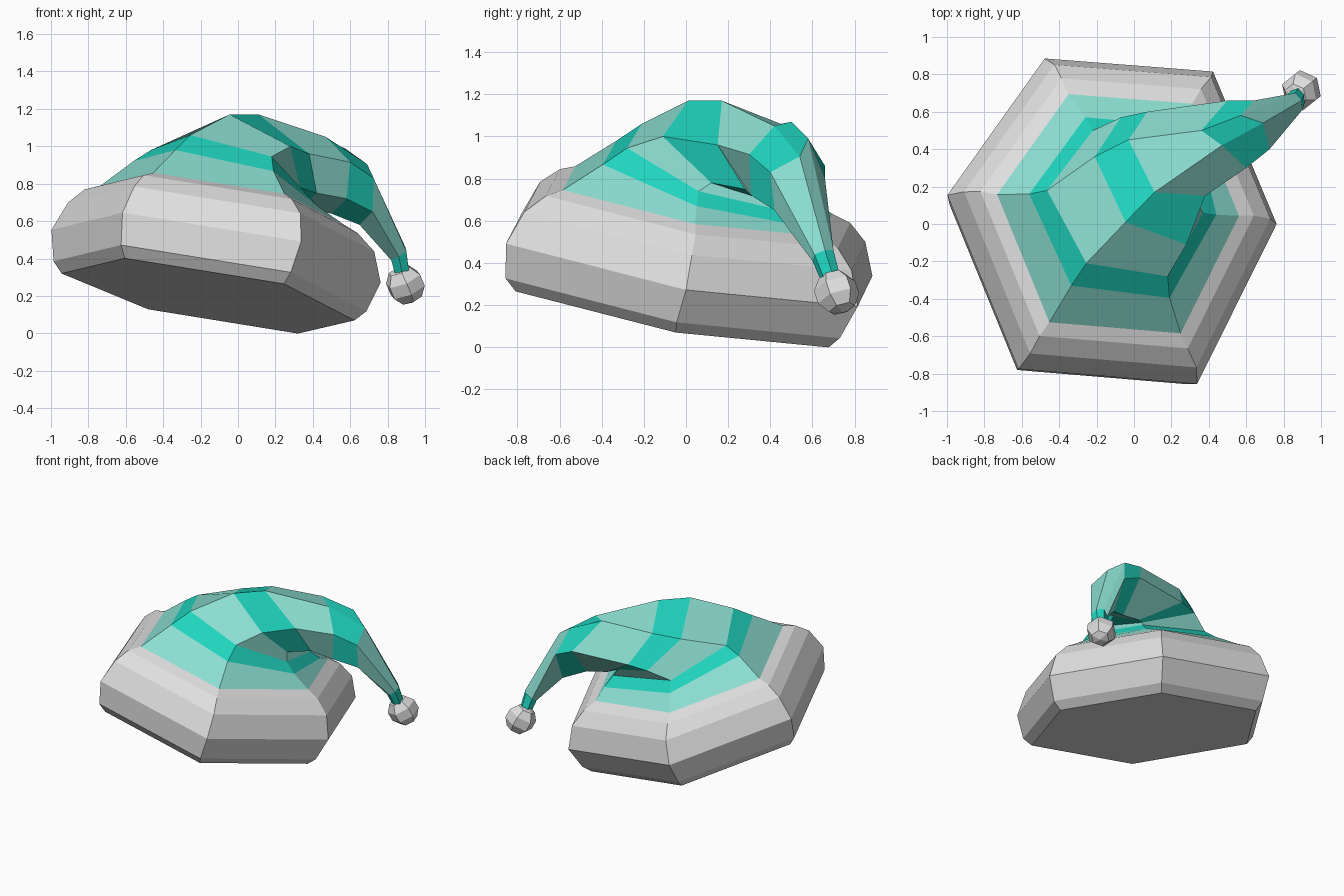
import bpy, bmesh
from mathutils import Vector, Matrix

if "Cube" in bpy.data.objects:
    bpy.data.objects.remove(bpy.data.objects["Cube"])


def material(name, rgb):
    m = bpy.data.materials.new(name)
    m.diffuse_color = (*rgb, 1)
    m.use_nodes = True
    m.node_tree.nodes["Principled BSDF"].inputs["Base Color"].default_value = m.diffuse_color
    return m


FUR = material("light grey fur", (0.74, 0.74, 0.74))
PALE = material("pale teal", (0.26, 0.73, 0.64))
BRIGHT = material("bright teal", (0.014, 0.66, 0.52))


def loft(name, rings, mats, stripe=None, cap_start=False, cap_end=False):
    """Join equal-sized rings with quads; stripe(i) picks each band's material."""
    bm = bmesh.new()
    loops = [[bm.verts.new(p) for p in ring] for ring in rings]
    n = len(loops[0])
    for i, (a, b) in enumerate(zip(loops, loops[1:])):
        for k in range(n):
            j = (k + 1) % n
            f = bm.faces.new((a[k], a[j], b[j], b[k]))
            f.material_index = stripe(i) if stripe else 0
    if cap_start:
        bm.faces.new(loops[0][::-1])
    if cap_end:
        bm.faces.new(loops[-1])
    bmesh.ops.recalc_face_normals(bm, faces=bm.faces)
    mesh = bpy.data.meshes.new(name)
    bm.to_mesh(mesh)
    bm.free()
    for m in mats:
        mesh.materials.append(m)
    ob = bpy.data.objects.new(name, mesh)
    bpy.context.collection.objects.link(ob)
    return ob


# Uneven hexagon shared by every ring of the brim (counter-clockwise from front left)
HEX = [(-0.50, -0.79), (0.455, -0.87), (0.88, -0.015),
       (0.54, 0.80), (-0.36, 0.87), (-0.88, 0.14)]


def brim_ring(cx, cy, s, level):
    pts = [(cx + s * x, cy + s * y) for x, y in HEX]
    return [Vector((x, y, level - 0.175 * x - 0.17 * y)) for x, y in pts]


# Brim: tilted, rounded fur band with a closed underside
brim = [brim_ring(-0.16, -0.035, 0.89, 0.17),
        brim_ring(-0.15, -0.03, 0.95, 0.23),
        brim_ring(-0.1175, 0.015, 1.00, 0.405),
        brim_ring(-0.09, 0.042, 0.93, 0.57),
        brim_ring(-0.09, 0.057, 0.83, 0.655),
        brim_ring(-0.085, 0.055, 0.735, 0.69)]
loft("brim", brim, [FUR], cap_start=True)

# Cap: striped cone that folds over to the right and narrows to the tip
cap = [
    brim[-1],
    [(-0.335, -0.33, 0.98), (0.19, -0.395, 0.867), (0.44, 0.05, 0.67),
     (0.33, 0.52, 0.58), (-0.26, 0.57, 0.71), (-0.56, 0.16, 0.92)],
    [(-0.255, -0.21, 1.06), (0.18, -0.28, 0.945), (0.37, 0.06, 0.74),
     (0.30, 0.45, 0.65), (-0.22, 0.50, 0.77), (-0.465, 0.18, 0.98)],
    [(-0.045, 0.01, 1.17), (0.28, -0.11, 1.00), (0.33, 0.12, 0.78),
     (0.28, 0.42, 0.69), (-0.07, 0.57, 0.83), (-0.21, 0.36, 1.03)],
    [(0.11, 0.17, 1.17), (0.38, 0.15, 0.96), (0.42, 0.28, 0.75),
     (0.34, 0.46, 0.67), (0.07, 0.60, 0.85), (-0.03, 0.45, 1.06)],
    [(0.47, 0.42, 1.05), (0.60, 0.30, 0.915), (0.58, 0.31, 0.72),
     (0.50, 0.48, 0.64), (0.50, 0.66, 0.86), (0.36, 0.50, 1.07)],
    [(0.69, 0.54, 0.905), (0.725, 0.40, 0.83), (0.72, 0.42, 0.65),
     (0.65, 0.56, 0.58), (0.64, 0.66, 0.80), (0.57, 0.58, 0.99)],
    [(0.895, 0.66, 0.46), (0.90, 0.61, 0.44), (0.86, 0.60, 0.41),
     (0.82, 0.63, 0.39), (0.82, 0.69, 0.42), (0.86, 0.70, 0.46)],
]
mid = sum((Vector(p) for p in cap[-1]), Vector()) / 6
cap.append([mid + 0.8 * (Vector(p) - mid) + Vector((0.025, 0.045, -0.13)) for p in cap[-1]])
loft("cap", cap, [PALE, BRIGHT], stripe=lambda i: i % 2, cap_end=True)

# Pompom: small faceted ball hanging from the tip
bm = bmesh.new()
turn = Vector((0.25, 0.2, -0.6)).to_track_quat('Z', 'Y').to_matrix().to_4x4()
bmesh.ops.create_uvsphere(bm, u_segments=6, v_segments=5, radius=0.108,
                          matrix=Matrix.Translation((0.895, 0.715, 0.26)) @ turn)
mesh = bpy.data.meshes.new("pompom")
bm.to_mesh(mesh)
bm.free()
mesh.materials.append(FUR)
bpy.context.collection.objects.link(bpy.data.objects.new("pompom", mesh))
